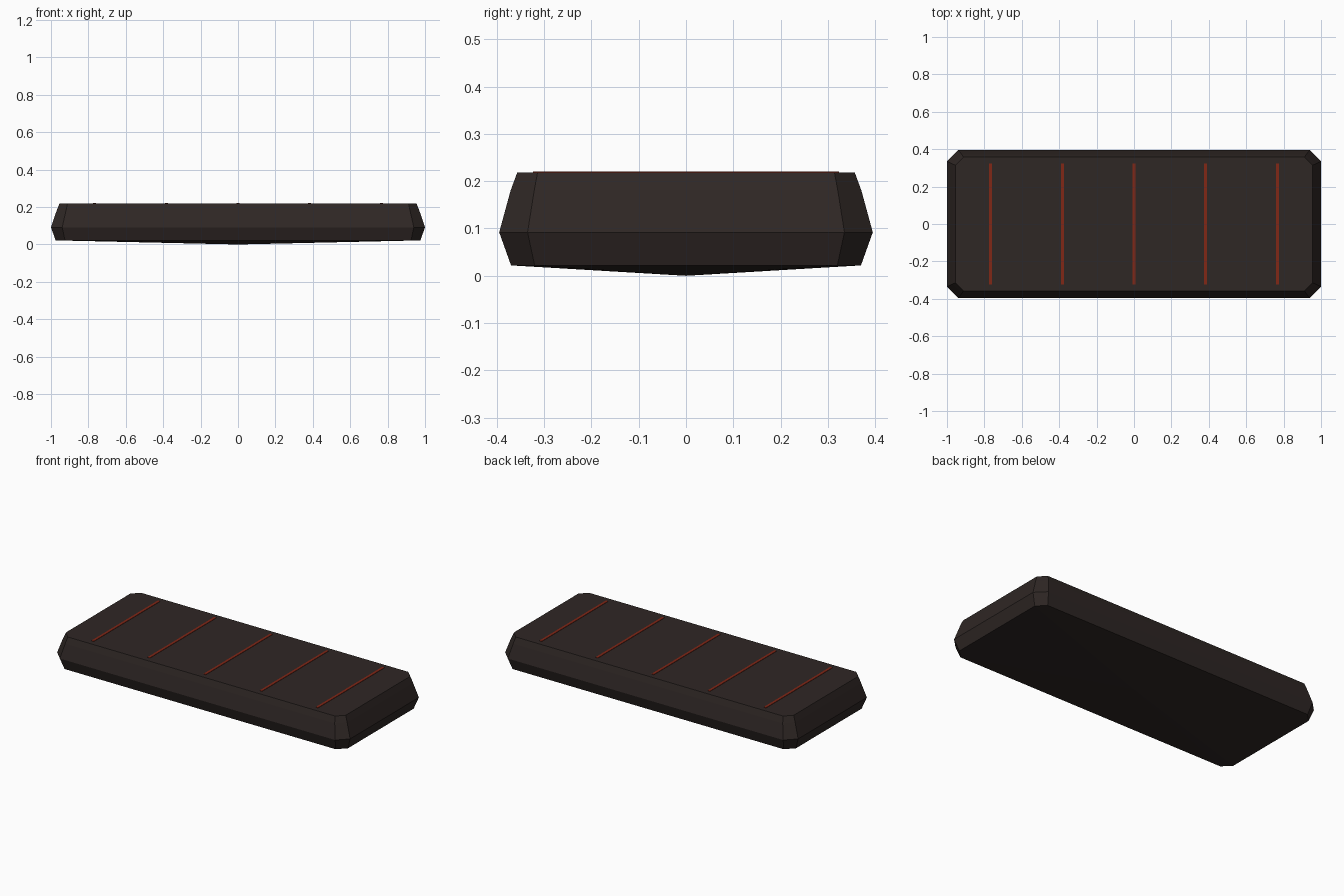
import bpy, bmesh

if "Cube" in bpy.data.objects:
    bpy.data.objects.remove(bpy.data.objects["Cube"])


def material(name, rgb):
    m = bpy.data.materials.new(name)
    m.diffuse_color = (*rgb, 1)
    m.use_nodes = True
    m.node_tree.nodes["Principled BSDF"].inputs["Base Color"].default_value = m.diffuse_color
    return m


def add_object(name, bm, mat):
    bmesh.ops.recalc_face_normals(bm, faces=bm.faces)
    mesh = bpy.data.meshes.new(name)
    bm.to_mesh(mesh)
    bm.free()
    mesh.materials.append(mat)
    obj = bpy.data.objects.new(name, mesh)
    bpy.context.collection.objects.link(obj)
    return obj


def ring(bm, hx, hy, c, z):
    """Rectangle with cut corners."""
    pts = [(hx, -hy + c), (hx, hy - c), (hx - c, hy), (-hx + c, hy),
           (-hx, hy - c), (-hx, -hy + c), (-hx + c, -hy), (hx - c, -hy)]
    return [bm.verts.new((x, y, z)) for x, y in pts]


dark = material("charcoal", (0.028, 0.02, 0.018))
red = material("dark_red", (0.22, 0.02, 0.008))

# Slab body: stacked rings (half x, half y, corner cut, z), bottom to top
levels = [(0.975, 0.37, 0.05, 0.022), (1.0, 0.395, 0.06, 0.092),
          (0.97, 0.371, 0.05, 0.18), (0.955, 0.357, 0.043, 0.218)]
bm = bmesh.new()
rings = [ring(bm, *lv) for lv in levels]
for lo, hi in zip(rings, rings[1:]):
    for i in range(8):
        j = (i + 1) % 8
        bm.faces.new((lo[i], lo[j], hi[j], hi[i]))
bm.faces.new(rings[-1])
# Shallow pointed underside
tip = bm.verts.new((0, 0, 0))
for i in range(8):
    bm.faces.new((rings[0][(i + 1) % 8], rings[0][i], tip))
add_object("slab_body", bm, dark)

# Thin raised stripes across the top
for n in range(5):
    bm = bmesh.new()
    bmesh.ops.create_cube(bm, size=1)
    bmesh.ops.scale(bm, vec=(0.016, 0.648, 0.008), verts=bm.verts)
    bmesh.ops.translate(bm, vec=((n - 2) * 0.383, 0, 0.2165), verts=bm.verts)
    add_object(f"top_stripe_{n + 1}", bm, red)
